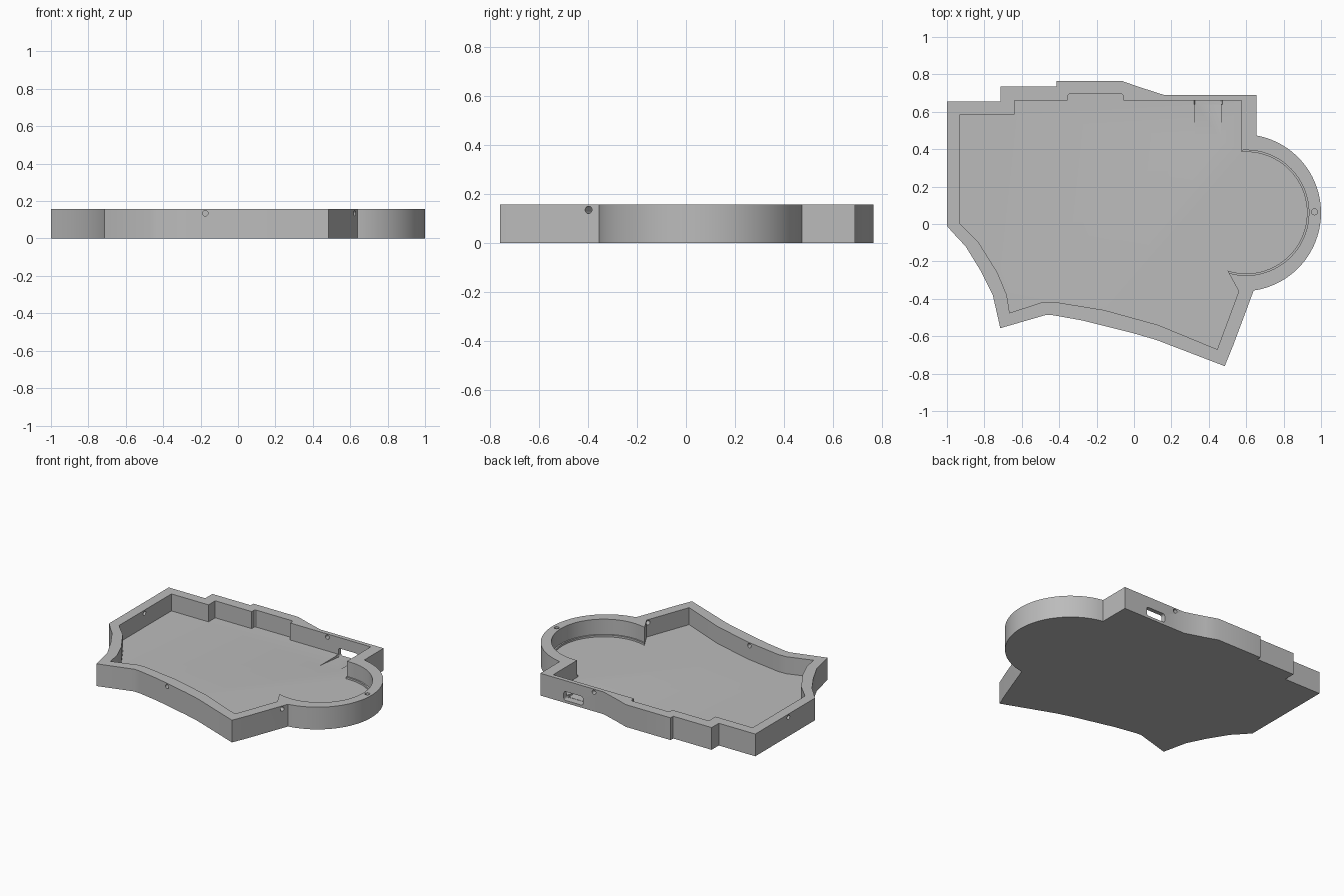
import bpy, bmesh, math
from mathutils import Vector

cube = bpy.data.objects.get("Cube")
if cube:
    bpy.data.objects.remove(cube, do_unlink=True)

HEIGHT, FLOOR, LEDGE = 0.157, 0.037, 0.05

grey = bpy.data.materials.new("matte grey")
grey.use_nodes = True
grey.diffuse_color = (0.5, 0.5, 0.5, 1)
grey.node_tree.nodes["Principled BSDF"].inputs["Base Color"].default_value = (0.5, 0.5, 0.5, 1)


def arc(cx, cy, r, start, end, n=40):
    """Points along an arc, angles in degrees."""
    angles = [math.radians(start + (end - start) * i / n) for i in range(n + 1)]
    return [(cx + r * math.cos(a), cy + r * math.sin(a)) for a in angles]


def prism(name, points, direction):
    """Extrude a closed loop of 3D points along a direction."""
    bm = bmesh.new()
    face = bm.faces.new([bm.verts.new(p) for p in points])
    ext = bmesh.ops.extrude_face_region(bm, geom=[face])
    moved = [v for v in ext["geom"] if isinstance(v, bmesh.types.BMVert)]
    bmesh.ops.translate(bm, verts=moved, vec=direction)
    bmesh.ops.recalc_face_normals(bm, faces=bm.faces)
    mesh = bpy.data.meshes.new(name)
    bm.to_mesh(mesh)
    bm.free()
    mesh.materials.append(grey)
    obj = bpy.data.objects.new(name, mesh)
    bpy.context.collection.objects.link(obj)
    return obj


def slab(name, outline, z0, z1):
    return prism(name, [(x, y, z0) for x, y in outline], (0, 0, z1 - z0))


def drill(name, centre, axis, r, length):
    """Round cutter centred on a point."""
    axis = Vector(axis).normalized()
    turn = axis.to_track_quat("Z", "Y")
    start = Vector(centre) - axis * length / 2
    ring = [start + turn @ Vector((x, y, 0)) for x, y in arc(0, 0, r, 0, 345, 23)]
    return prism(name, ring, axis * length)


def cut(target, cutter):
    cutter.hide_render = True
    mod = target.modifiers.new(cutter.name, "BOOLEAN")
    mod.operation, mod.solver, mod.object = "DIFFERENCE", "EXACT", cutter
    bpy.context.view_layer.objects.active = target
    bpy.ops.object.modifier_apply(modifier=mod.name)
    bpy.data.objects.remove(cutter, do_unlink=True)


# Outer wall outline, clockwise from the back right corner
outer = [(-1, .655), (-.715, .655), (-.715, .735), (-.415, .735), (-.415, .765),
         (-.065, .765), (.02, .735), (.16, .69), (.655, .69)]
outer += arc(.58, .06, .42, 79.7, -81.8)
outer += [(.53, -.65), (.485, -.76), (.12, -.62), (0, -.585), (-.27, -.517),
          (-.43, -.488), (-.47, -.486), (-.715, -.557), (-.755, -.38), (-.82, -.25),
          (-.9, -.12), (-.97, -.045), (-1, -.01)]

# Cavity outline
inner = [(-.93, .585), (-.64, .585), (-.64, .66), (-.355, .66), (-.355, .685),
         (-.345, .695), (-.065, .695), (-.055, .685), (-.055, .66), (.575, .66)]
inner += arc(.6, .06, .325, 94.4, -108)
inner += [(.56, -.36), (.445, -.67), (.13, -.54), (-.16, -.46), (-.43, -.416),
          (-.49, -.418), (-.665, -.475), (-.68, -.38), (-.73, -.26), (-.83, -.1),
          (-.93, 0)]

tray = slab("case_tray", outer, 0, HEIGHT)
cut(tray, slab("cavity", inner, FLOOR, HEIGHT + .1))

# Thin ledge around the foot of the round bay
bay = arc(.6, .06, .335, 94.4, -107.5) + [(.5, -.1), (.5, .3)]
cut(tray, slab("bay_rebate", bay, LEDGE, HEIGHT + .1))

# Sloped channel in the floor leading to the port
ramp = [(.325, .455, FLOOR), (.325, .455, FLOOR + .03), (.325, .66, FLOOR + .03), (.325, .66, .018)]
cut(tray, prism("port_ramp", ramp, (.14, 0, 0)))

# Rounded port through the back wall
pr = .014
port = []
for cx, cz, a in ((.458, .066, 0), (.336, .066, 90), (.336, .032, 180), (.458, .032, 270)):
    port += [(x, .64, z) for x, z in arc(cx, cz, pr, a, a + 90, 6)]
cut(tray, prism("port", port, (0, .1, 0)))

# Screw holes through the walls, and one blind hole in the round rim
for centre, axis in (((-.175, -.5, .135), (0, 1, 0)),
                     ((.59, -.385, .135), (.934, -.357, 0)),
                     ((.236, .675, .135), (0, 1, 0)),
                     ((-.965, .285, .135), (1, 0, 0))):
    cut(tray, drill("wall_hole", centre, axis, .015, .16))
cut(tray, drill("rim_hole", (.965, .065, HEIGHT), (0, 0, 1), .016, .16))

bpy.ops.object.select_all(action="DESELECT")
tray.select_set(True)
bpy.context.view_layer.objects.active = tray
bpy.ops.object.shade_smooth_by_angle(angle=math.radians(25))
